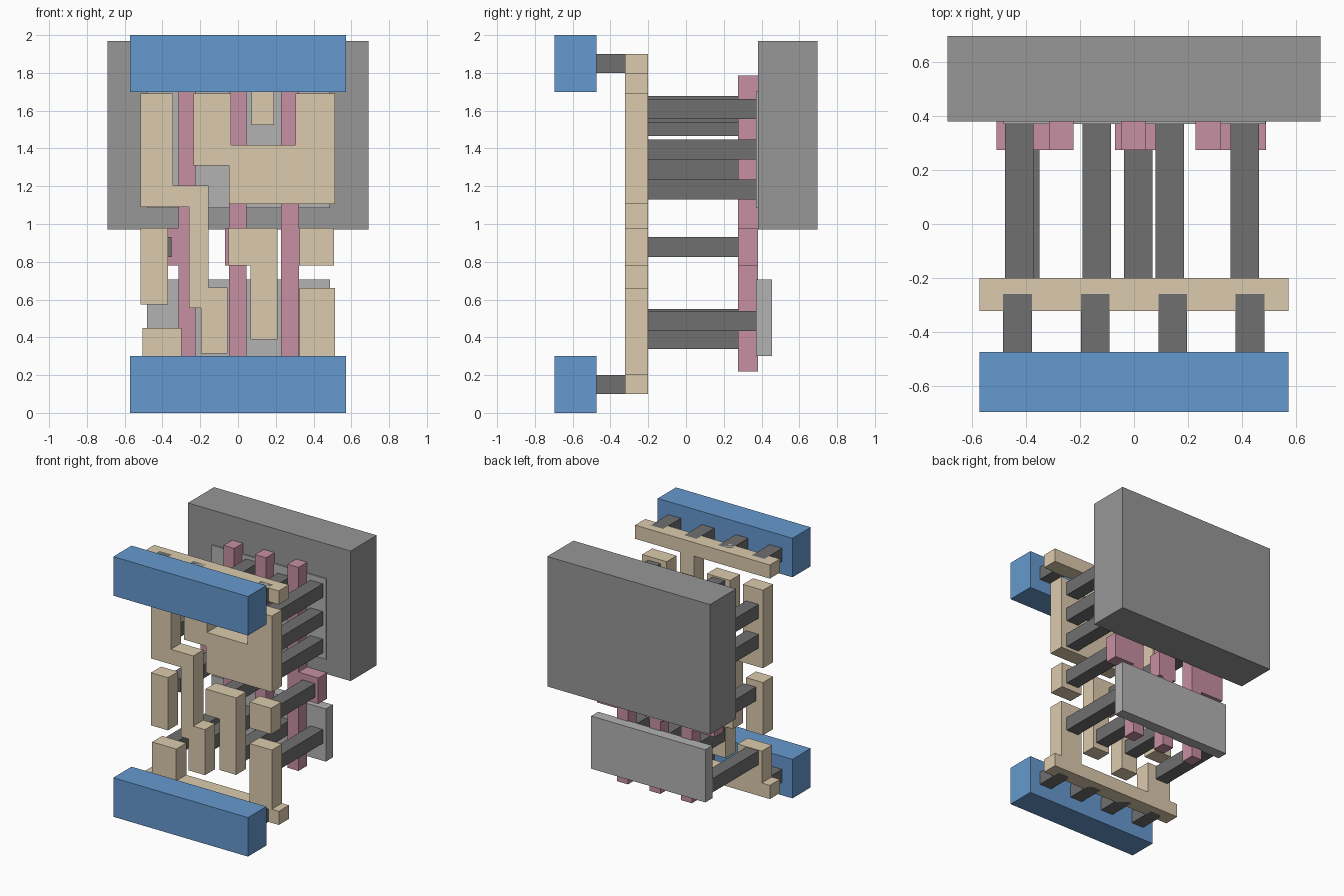
import bpy, bmesh


def material(name, rgb):
    m = bpy.data.materials.new(name)
    m.diffuse_color = (*rgb, 1)
    return m


BLUE = material("blue", (0.13, 0.32, 0.62))
TAN = material("tan", (0.72, 0.60, 0.42))
PINK = material("pink", (0.57, 0.28, 0.36))
DARK = material("dark_grey", (0.16, 0.16, 0.16))
MID = material("mid_grey", (0.31, 0.31, 0.31))
LIGHT = material("light_grey", (0.45, 0.45, 0.45))


def plate(name, outline, y0, y1, mat):
    """Extrude an (x, z) outline from y0 to y1."""
    bm = bmesh.new()
    face = bm.faces.new([bm.verts.new((x, y0, z)) for x, z in outline])
    ext = bmesh.ops.extrude_face_region(bm, geom=[face])
    verts = [v for v in ext["geom"] if isinstance(v, bmesh.types.BMVert)]
    bmesh.ops.translate(bm, verts=verts, vec=(0, y1 - y0, 0))
    bmesh.ops.recalc_face_normals(bm, faces=bm.faces)
    me = bpy.data.meshes.new(name)
    bm.to_mesh(me)
    bm.free()
    me.materials.append(mat)
    ob = bpy.data.objects.new(name, me)
    bpy.context.collection.objects.link(ob)
    return ob


def rect(x0, x1, z0, z1):
    return [(x0, z0), (x1, z0), (x1, z1), (x0, z1)]


# Power rails and the short studs behind them
for side, z in (("lower", 0.0), ("upper", 1.7)):
    plate(side + "_power_rail", rect(-0.573, 0.573, z, z + 0.3), -0.697, -0.475, BLUE)
    for i, x in enumerate((-0.432, -0.144, 0.144, 0.43)):
        plate(f"{side}_rail_stud_{i}", rect(x - 0.053, x + 0.053, z + 0.1, z + 0.2),
              -0.475, -0.26, DARK)

# Tan wiring layer
wires = {
    "lower_comb": [(-0.573, 0.1), (0.573, 0.1), (0.573, 0.205), (0.513, 0.205), (0.513, 0.66),
                   (0.325, 0.66), (0.325, 0.205), (-0.3, 0.205), (-0.3, 0.45), (-0.505, 0.45),
                   (-0.505, 0.205), (-0.573, 0.205)],
    "upper_comb": [(-0.573, 1.795), (0.072, 1.795), (0.072, 1.525), (0.19, 1.525),
                   (0.19, 1.795), (0.573, 1.795), (0.573, 1.9), (-0.573, 1.9)],
    "stepped_wire": [(-0.515, 1.09), (-0.26, 1.09), (-0.26, 0.555), (-0.197, 0.555),
                     (-0.197, 0.315), (-0.055, 0.315), (-0.055, 0.665), (-0.155, 0.665),
                     (-0.155, 1.205), (-0.345, 1.205), (-0.345, 1.69), (-0.515, 1.69)],
    "wide_wire": [(-0.235, 1.69), (-0.235, 1.31), (-0.048, 1.31), (-0.048, 1.105),
                  (0.513, 1.105), (0.513, 1.69), (0.305, 1.69), (0.305, 1.417),
                  (-0.038, 1.417), (-0.038, 1.69)],
    "left_wire": rect(-0.515, -0.37, 0.575, 0.98),
    "middle_wire": [(-0.05, 0.78), (0.067, 0.78), (0.067, 0.388), (0.21, 0.388),
                    (0.21, 0.98), (-0.05, 0.98)],
    "right_wire": rect(0.325, 0.508, 0.78, 0.98),
}
for name, outline in wires.items():
    plate(name, outline, -0.322, -0.2, TAN)

# Pink gate bars, each with a wider pad
for side, x0, x1, p0, p1 in (("left", -0.315, -0.225, -0.51, -0.225),
                             ("middle", -0.048, 0.045, -0.07, 0.08),
                             ("right", 0.228, 0.322, 0.228, 0.49)):
    outline = [(x0, 0.22), (x1, 0.22), (x1, 0.78), (p1, 0.78), (p1, 0.98), (x1, 0.98),
               (x1, 1.785), (x0, 1.785), (x0, 0.98), (p0, 0.98), (p0, 0.78), (x0, 0.78)]
    outline = [p for i, p in enumerate(outline) if p != outline[i - 1]]
    plate(side + "_gate", outline, 0.275, 0.38, PINK)

# Long contact posts, by column x and their heights
columns = [(-0.425, (0.392, 1.288, 1.518)), (-0.138, (0.497, 1.395, 1.625)),
           (0.133, (0.487, 1.588)), (0.41, (0.487, 1.182, 1.395, 1.608))]
for c, (x, heights) in enumerate(columns):
    for i, z in enumerate(heights):
        plate(f"contact_post_{c}_{i}", rect(x - 0.053, x + 0.053, z - 0.053, z + 0.053),
              -0.2, 0.375, DARK)
for i, x in enumerate((-0.404, 0.015, 0.41)):
    plate(f"gate_post_{i}", rect(x - 0.053, x + 0.053, 0.825, 0.93), -0.2, 0.375, DARK)

# Backing slabs
plate("back_block", rect(-0.692, 0.692, 0.97, 1.97), 0.38, 0.697, MID)
plate("lower_slab", rect(-0.483, 0.488, 0.3, 0.705), 0.37, 0.455, LIGHT)
plate("upper_slab", rect(-0.483, 0.488, 1.085, 1.705), 0.37, 0.455, LIGHT)
